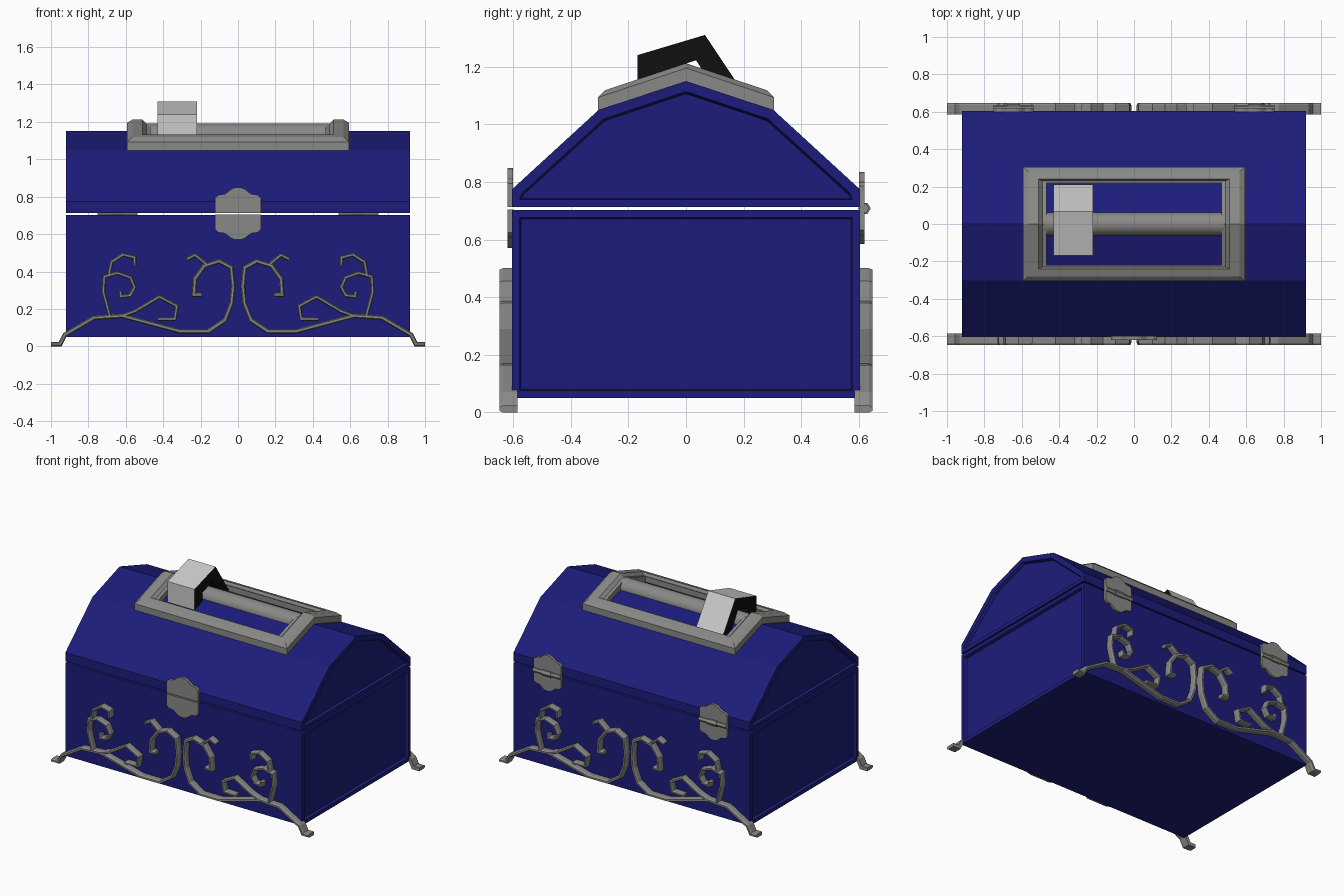
import bpy, bmesh, math
from mathutils import Vector

if "Cube" in bpy.data.objects:
    bpy.data.objects.remove(bpy.data.objects["Cube"])


def material(name, rgb):
    m = bpy.data.materials.new(name)
    m.diffuse_color = (*rgb, 1)
    m.use_nodes = True
    m.node_tree.nodes["Principled BSDF"].inputs["Base Color"].default_value = m.diffuse_color
    return m


BLUE = material("blue_paint", (0.012, 0.012, 0.2))
IRON = material("dark_iron", (0.25, 0.25, 0.24))
BLACK = material("black", (0.005, 0.005, 0.005))
PALE = material("pale_grey", (0.8, 0.8, 0.8))


def finish(bm, name, *mats):
    bmesh.ops.recalc_face_normals(bm, faces=bm.faces[:])
    me = bpy.data.meshes.new(name)
    bm.to_mesh(me)
    bm.free()
    for m in mats:
        me.materials.append(m)
    ob = bpy.data.objects.new(name, me)
    bpy.context.collection.objects.link(ob)
    return ob


def skin(bm, rings, closed=False):
    """Bridge equal-length vertex rings with quads; cap the ends unless closed."""
    vs = [[bm.verts.new(p) for p in r] for r in rings]
    n = len(vs[0])
    for k in range(len(vs) if closed else len(vs) - 1):
        a, b = vs[k], vs[(k + 1) % len(vs)]
        for i in range(n):
            bm.faces.new((a[i], a[(i + 1) % n], b[(i + 1) % n], b[i]))
    if closed:
        return []
    return [bm.faces.new(vs[0]), bm.faces.new(vs[-1])]


def along_x(bm, profile, x0, x1):
    return skin(bm, [[(x, y, z) for y, z in profile] for x in (x0, x1)])


# Chest body and roofed lid, with recessed end panels
def shell(name, profile):
    bm = bmesh.new()
    caps = along_x(bm, profile, -0.92, 0.92)
    bmesh.ops.recalc_face_normals(bm, faces=bm.faces[:])
    for cap in caps:
        bmesh.ops.inset_region(bm, faces=[cap], thickness=0.036, depth=0)
        bmesh.ops.inset_region(bm, faces=[cap], thickness=0.008, depth=-0.02)
    finish(bm, name, BLUE)


shell("chest_body", [(-0.603, 0.05), (0.603, 0.05), (0.603, 0.702), (-0.603, 0.702)])
shell("chest_lid", [(-0.603, 0.713), (0.603, 0.713), (0.603, 0.775), (0.303, 1.05),
                    (0, 1.15), (-0.303, 1.05), (-0.603, 0.775)])

# Handle frame, folded over the lid ridge
bm = bmesh.new()
rings = []
for X, Y, h in [(0.593, 0.305, -0.005), (0.593, 0.305, 0.045), (0.565, 0.28, 0.062),
                (0.51, 0.24, 0.062), (0.49, 0.23, 0.04), (0.468, 0.22, 0.04),
                (0.468, 0.22, -0.005)]:
    rings.append([(x, y, 1.15 - abs(y) / 3 + h) for x, y in
                  [(-X, -Y), (X, -Y), (X, 0), (X, Y), (-X, Y), (-X, 0)]])
skin(bm, rings, closed=True)
finish(bm, "handle_frame", IRON)


def rod(name, y, z, r, x0, x1, sides):
    bm = bmesh.new()
    along_x(bm, [(y + r * math.cos(2 * math.pi * i / sides),
                  z + r * math.sin(2 * math.pi * i / sides)) for i in range(sides)], x0, x1)
    return finish(bm, name, IRON)


# Handle bar
bar = rod("handle_bar", 0, 1.127, 0.063, -0.48, 0.48, 16)
bpy.context.view_layer.objects.active = bar
bar.select_set(True)
bpy.ops.object.shade_smooth_by_angle(angle=math.radians(40))
bar.select_set(False)

# Bent strap over the bar, pale outside and black on the cut sides
bm = bmesh.new()
along_x(bm, [(-0.168, 1.085), (-0.168, 1.24), (0.066, 1.31), (0.212, 1.09),
             (0.12, 1.09), (0.035, 1.222), (-0.08, 1.185), (-0.08, 1.085)], -0.43, -0.22)
bm.faces.ensure_lookup_table()
for i, f in enumerate(bm.faces):
    f.material_index = 0 if i < 3 else 1
finish(bm, "handle_strap", PALE, BLACK)

# Latch and hinge plates, each in an upper and a lower leaf
HALF = [(0.123, 0.004), (0.123, 0.085), (0.105, 0.1), (0.07, 0.105), (0.035, 0.132), (0.015, 0.139)]


def plate(name, cx, side, sx, sz):
    for leaf, up in (("upper", 1), ("lower", -1)):
        pts = HALF + [(-x, z) for x, z in reversed(HALF)]
        bm = bmesh.new()
        skin(bm, [[(cx + x * sx, side * y, 0.709 + up * z * sz) for x, z in pts]
                  for y in (0.6, 0.619)])
        finish(bm, f"{name}_{leaf}_leaf", IRON)


plate("front_latch", 0, -1, 1, 1)
for tag, s in (("left", -1), ("right", 1)):
    plate(f"{tag}_hinge", s * 0.645, 1, 0.87, 0.9)
    rod(f"{tag}_hinge_pin", 0.619, 0.708, 0.017, s * 0.645 - 0.107, s * 0.645 + 0.107, 6)
    rod(f"{tag}_hinge_knuckle", 0.619, 0.708, 0.022, s * 0.645 - 0.035, s * 0.645 + 0.035, 6)

# Wrought scrolls with feet: paths in x and z for one half
PATHS = [
    [(1.0, 0.012), (0.95, 0.012), (0.925, 0.062), (0.77, 0.153), (0.62, 0.163), (0.31, 0.08),
     (0.16, 0.08), (0.07, 0.14), (0.035, 0.23), (0.026, 0.32), (0.036, 0.42), (0.1, 0.455),
     (0.18, 0.43), (0.23, 0.36), (0.236, 0.275), (0.193, 0.275)],
    [(0.165, 0.435), (0.23, 0.488), (0.275, 0.465)],
    [(0.62, 0.163), (0.55, 0.188), (0.42, 0.265), (0.327, 0.215), (0.338, 0.147), (0.43, 0.145)],
    [(0.685, 0.16), (0.72, 0.29), (0.715, 0.372), (0.645, 0.392), (0.575, 0.367),
     (0.553, 0.315), (0.577, 0.272), (0.625, 0.267), (0.63, 0.295)],
    [(0.69, 0.38), (0.677, 0.45), (0.615, 0.49), (0.553, 0.475), (0.552, 0.43)],
]


def ribbon(bm, path, w, sx, sy):
    p = [Vector(q) for q in path]
    rings = []
    for i, c in enumerate(p):
        a = (p[i] - p[i - 1]).normalized() if i else (p[1] - p[0]).normalized()
        b = (p[i + 1] - p[i]).normalized() if i + 1 < len(p) else a
        t = (a + b).normalized()
        n = Vector((-t.y, t.x)) / max(t.dot(a), 0.5)
        ring = []
        for o, d in [(-1, 0.585), (-1, 0.635), (-0.5, 0.647), (0.5, 0.647), (1, 0.635), (1, 0.585)]:
            q = c + n * o * w
            ring.append((sx * q.x, sy * d, q.y))
        rings.append(ring)
    skin(bm, rings)


for depth, sy in (("front", -1), ("back", 1)):
    for tag, sx in (("left", -1), ("right", 1)):
        bm = bmesh.new()
        for k, path in enumerate(PATHS):
            ribbon(bm, path, 0.012 if k == 0 else 0.01, sx, sy)
        finish(bm, f"{depth}_{tag}_scroll_foot", IRON)
